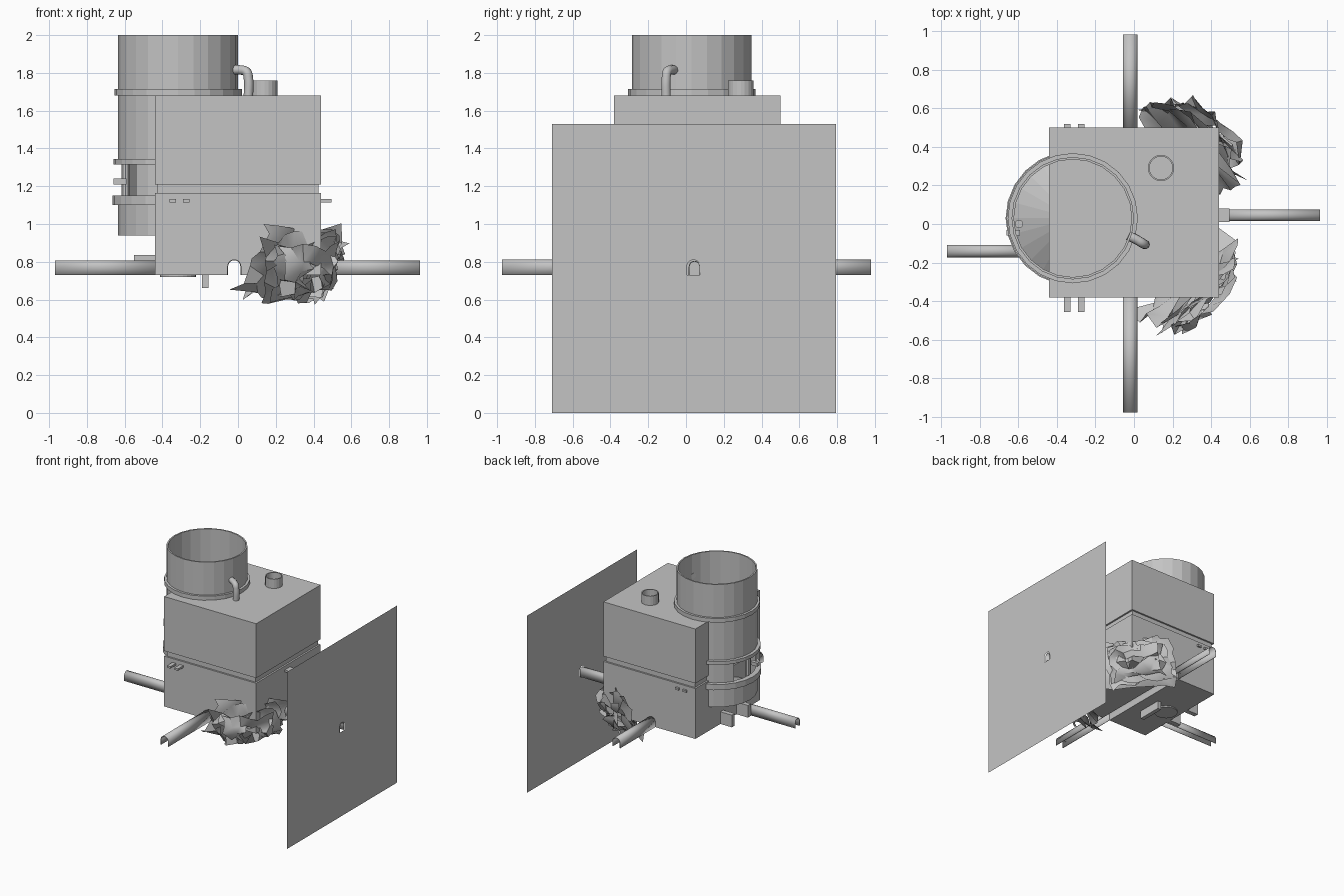
import bpy, bmesh, math, random
from math import cos, sin, pi, radians
from mathutils import Vector

if "Cube" in bpy.data.objects:
    bpy.data.objects.remove(bpy.data.objects["Cube"], do_unlink=True)

GREY = (0.55, 0.55, 0.55, 1)
mat = bpy.data.materials.new("plain_grey")
mat.use_nodes = True
mat.diffuse_color = GREY
mat.node_tree.nodes["Principled BSDF"].inputs["Base Color"].default_value = GREY

BASE = 0.73           # underside of the housing
SILO = (-0.317, 0.03)  # silo axis


def finish(name, bm, smooth=False, recalc=True):
    if recalc:
        bmesh.ops.recalc_face_normals(bm, faces=bm.faces)
    mesh = bpy.data.meshes.new(name)
    bm.to_mesh(mesh)
    bm.free()
    mesh.materials.append(mat)
    ob = bpy.data.objects.new(name, mesh)
    bpy.context.collection.objects.link(ob)
    if smooth:
        bpy.ops.object.select_all(action='DESELECT')
        ob.select_set(True)
        bpy.context.view_layer.objects.active = ob
        bpy.ops.object.shade_smooth_by_angle(angle=radians(40))
    return ob


def box(name, x, y, z):
    bm = bmesh.new()
    bmesh.ops.create_cube(bm, size=1)
    for v in bm.verts:
        v.co = [lo + (c + 0.5) * (hi - lo) for c, (lo, hi) in zip(v.co, (x, y, z))]
    return finish(name, bm)


def wall(name, centre, r_in, r_out, z0, z1, a0=0, a1=360, step=15):
    """Round wall, either a full ring or an arc from a0 to a1 degrees."""
    bm = bmesh.new()
    full = a1 - a0 >= 360
    n = round((a1 - a0) / step)
    rows = []
    for i in range(n if full else n + 1):
        a = radians(a0 + (a1 - a0) * i / n)
        rows.append([bm.verts.new((centre[0] + r * cos(a), centre[1] + r * sin(a), z))
                     for r, z in ((r_in, z0), (r_out, z0), (r_out, z1), (r_in, z1))])
    for i in range(n):
        p, q = rows[i], rows[(i + 1) % len(rows)]
        for k in range(4):
            m = (k + 1) % 4
            bm.faces.new((p[k], q[k], q[m], p[m]))
    if not full:
        bm.faces.new(rows[0])
        bm.faces.new(rows[-1])
    return finish(name, bm)


def cone(name, centre, r0, r1, z0, z1, sides=24):
    bm = bmesh.new()
    bmesh.ops.create_cone(bm, cap_ends=True, segments=sides, radius1=r0, radius2=r1, depth=z1 - z0)
    bmesh.ops.translate(bm, verts=bm.verts, vec=(*centre, (z0 + z1) / 2))
    return finish(name, bm)


def arch(mid, r=0.035, n=10):
    """Points of a round-topped channel section standing on BASE."""
    pts = [(mid + r * cos(pi * i / n), BASE + 0.045 + r * sin(pi * i / n)) for i in range(n + 1)]
    return [(mid + r, BASE)] + pts + [(mid - r, BASE)]


def channel(name, axis, mid, start, end, r=0.035):
    """Open-bottomed arched bar along axis x or y."""
    bm = bmesh.new()
    place = (lambda t, s, z: (s, t, z)) if axis == 'x' else (lambda t, s, z: (t, s, z))
    rows = [[bm.verts.new(place(t, s, z)) for t, z in arch(mid, r)] for s in (start, end)]
    for k in range(len(rows[0]) - 1):
        bm.faces.new((rows[0][k], rows[0][k + 1], rows[1][k + 1], rows[1][k]))
    ob = finish(name, bm, smooth=True)
    solid = ob.modifiers.new("sheet", 'SOLIDIFY')
    solid.thickness = 0.005
    solid.offset = 0
    return ob


# Housing: notched lower half, recessed band, upper half
bm = bmesh.new()
outline = [(0.44, BASE)] + arch(-0.02) + [(-0.44, BASE), (-0.44, 1.165), (0.44, 1.165)]
face = bm.faces.new([bm.verts.new((x, -0.38, z)) for x, z in outline])
ext = bmesh.ops.extrude_face_region(bm, geom=[face])
bmesh.ops.translate(bm, vec=(0, 0.88, 0), verts=[g for g in ext["geom"] if isinstance(g, bmesh.types.BMVert)])
finish("lower_housing", bm)
box("recessed_band", (-0.425, 0.425), (-0.365, 0.485), (1.16, 1.215))
box("upper_housing", (-0.44, 0.44), (-0.38, 0.5), (1.21, 1.68))

# Silo with an opening on its outer side, and its hoops
wall("silo_lower_wall", SILO, 0.305, 0.317, 0.94, 1.15)
wall("silo_window_wall", SILO, 0.305, 0.317, 1.15, 1.315, 225, 510)
wall("silo_upper_wall", SILO, 0.305, 0.317, 1.315, 2.0)
for name, r, z0, z1 in (("top_hoop", 0.337, 1.68, 1.715), ("middle_hoop", 0.343, 1.315, 1.345),
                        ("lower_hoop", 0.348, 1.1, 1.15)):
    wall(name, SILO, 0.31, r, z0, z1)
cone("silo_floor", SILO, 0.31, 0.085, 0.941, 1.1)
cone("silo_inner_hatch", SILO, 0.085, 0.085, 1.675, 1.684)
cone("window_post", (-0.595, 0.0), 0.022, 0.022, 1.1, 1.315, 10)
box("window_lever", (-0.66, -0.59), (-0.06, -0.03), (1.21, 1.24))

# Silo feet and underside fittings
for side, y in (("right", -0.08), ("left", 0.14)):
    box("silo_foot_" + side, (-0.55, -0.44), (y - 0.02, y + 0.02), (BASE, 0.835))
cone("bottom_hatch", SILO, 0.095, 0.095, 0.72, 0.735)
box("bottom_fin", (-0.19, -0.155), (-0.1, 0.12), (0.66, 0.735))

# Elbow pipe between the housing and the silo
path = [(0.055, -0.105, 1.67), (0.055, -0.105, 1.77), (0.045, -0.1, 1.805),
        (0.015, -0.082, 1.815), (-0.03, -0.06, 1.815)]
curve = bpy.data.curves.new("elbow_pipe", 'CURVE')
curve.dimensions = '3D'
curve.bevel_depth = 0.025
curve.bevel_resolution = 3
curve.use_fill_caps = True
spline = curve.splines.new('BEZIER')
spline.bezier_points.add(len(path) - 1)
for p, co in zip(spline.bezier_points, path):
    p.co = co
    p.handle_left_type = p.handle_right_type = 'AUTO'
curve.materials.append(mat)
bpy.context.collection.objects.link(bpy.data.objects.new("elbow_pipe", curve))

# Open filler cup on the roof
wall("filler_cup", (0.14, 0.29), 0.06, 0.068, 1.68, 1.76, step=18)

# Small tabs on the walls
for i, x in enumerate((-0.345, -0.273)):
    box(f"front_tab_{i}", (x - 0.017, x + 0.017), (-0.455, -0.38), (1.115, 1.132))
    box(f"back_tab_{i}", (x - 0.017, x + 0.017), (0.5, 0.517), (1.115, 1.132))
box("side_tab", (0.44, 0.495), (0.01, 0.08), (1.115, 1.132))

# Four channel bars
channel("front_bar", 'y', -0.02, -0.975, -0.38)
channel("back_bar", 'y', -0.02, 0.5, 0.98)
channel("right_bar", 'x', -0.14, -0.968, -0.44, 0.03)
channel("left_bar", 'x', 0.045, 0.44, 0.963, 0.028)

# Thin upright panel with an arched hole
bm = bmesh.new()
edges = []
for loop in ([(-0.71, 0), (0.795, 0), (0.795, 1.53), (-0.71, 1.53)], arch(0.04)):
    vs = [bm.verts.new((0.966, y, z)) for y, z in loop]
    edges += [bm.edges.new((vs[i], vs[(i + 1) % len(vs)])) for i in range(len(vs))]
bmesh.ops.triangle_fill(bm, use_beauty=True, use_dissolve=False, edges=edges, normal=(1, 0, 0))
finish("side_panel", bm, recalc=False)


# Crumpled layered sheets wrapped round the two outer corners
def crumpled_sheets(name, centre, side, seed):
    rng = random.Random(seed)
    normal = Vector((1, side, -0.55)).normalized()
    across = Vector((1, -side, 0)).normalized()
    up = across.cross(normal) * side
    if up.z < 0:
        up = -up
    n = 6
    for layer in range(4):
        bm = bmesh.new()
        half = 0.29 - 0.03 * layer
        turn = rng.uniform(-0.25, 0.25)
        grid = {}
        for i in range(n + 1):
            for j in range(n + 1):
                a, b = 2 * i / n - 1, 2 * j / n - 1
                u = (a * cos(turn) - b * sin(turn)) * half + rng.uniform(-0.03, 0.03)
                v = (a * sin(turn) + b * cos(turn)) * half * 0.68 + rng.uniform(-0.025, 0.025)
                out = 0.05 * (layer - 1) + 0.05 - 0.07 * (a * a + b * b) / 2 + rng.uniform(-0.04, 0.04)
                grid[i, j] = bm.verts.new(Vector(centre) + across * u + up * v + normal * out)
        for i in range(n):
            for j in range(n):
                if not (2 <= i <= 3 and 2 <= j <= 3):
                    bm.faces.new((grid[i, j], grid[i + 1, j], grid[i + 1, j + 1], grid[i, j + 1]))
        loose = [v for v in bm.verts if not v.link_faces]
        bmesh.ops.delete(bm, geom=loose, context='VERTS')
        finish(f"{name}_{layer}", bm, smooth=True)


crumpled_sheets("front_corner_sheet", (0.31, -0.31, 0.78), -1, 4)
crumpled_sheets("back_corner_sheet", (0.32, 0.42, 0.78), 1, 9)
